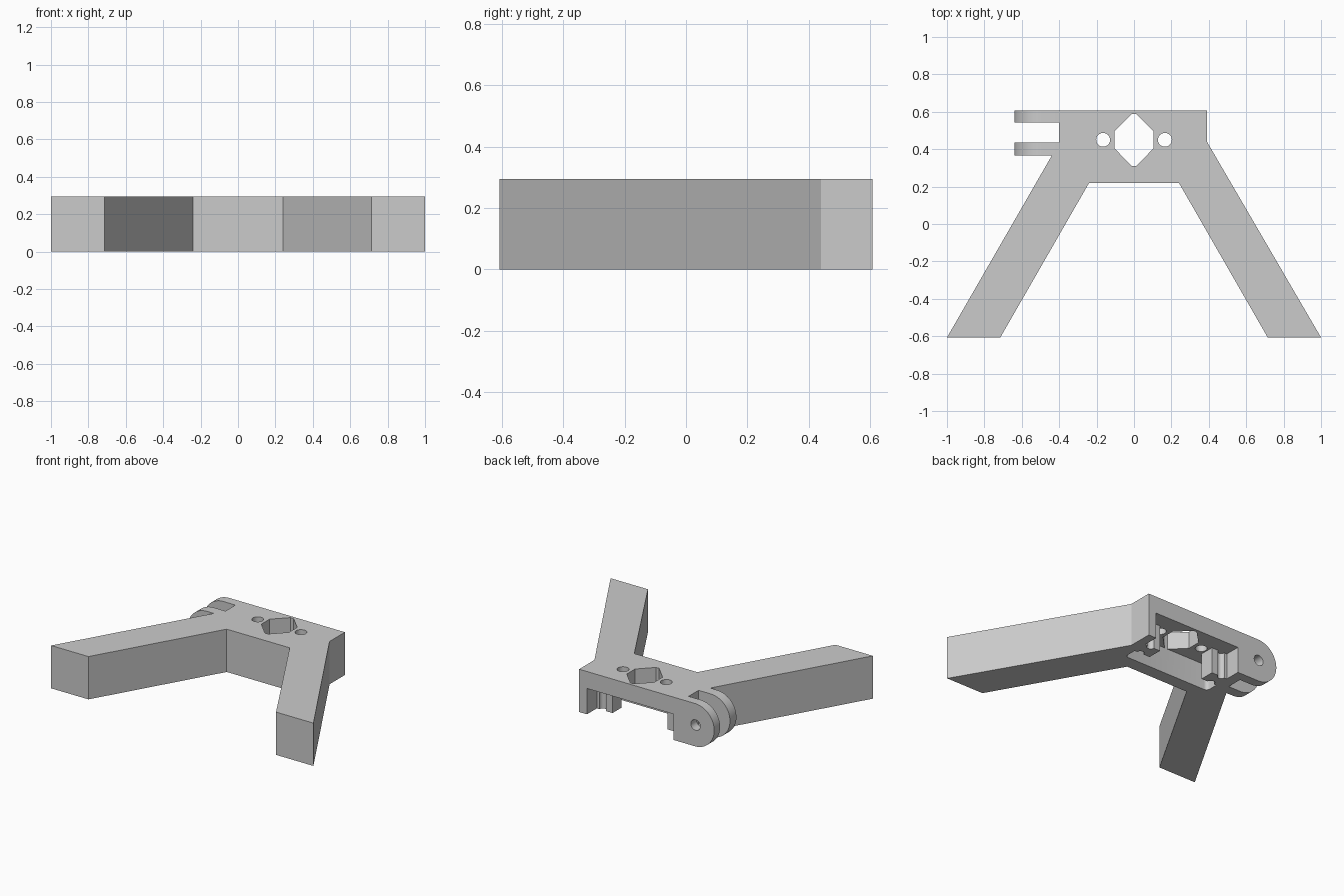
import bpy
import math
from mathutils import Matrix, Vector

cube = bpy.data.objects.get("Cube")
if cube:
    bpy.data.objects.remove(cube, do_unlink=True)

H = 0.295          # overall height
BACK = 0.607       # rear face
CEIL = 0.178       # underside of the top plate

grey = bpy.data.materials.new("light_grey")
grey.use_nodes = True
grey.diffuse_color = (0.6, 0.6, 0.6, 1)
grey.node_tree.nodes["Principled BSDF"].inputs["Base Color"].default_value = (0.6, 0.6, 0.6, 1)


def prism(name, outline, low, high, along_y=False):
    """Extrude an outline along z, or an x-z outline along y."""
    n = len(outline)
    verts = [(a, h, b) if along_y else (a, b, h) for h in (low, high) for a, b in outline]
    faces = [list(range(n))[::-1], list(range(n, 2 * n))]
    faces += [[i, (i + 1) % n, n + (i + 1) % n, n + i] for i in range(n)]
    mesh = bpy.data.meshes.new(name)
    mesh.from_pydata(verts, [], faces)
    if along_y:
        mesh.flip_normals()
    mesh.materials.append(grey)
    ob = bpy.data.objects.new(name, mesh)
    bpy.context.collection.objects.link(ob)
    return ob


def arc(cx, cy, r, start=0, end=360, steps=32):
    count = steps if end - start == 360 else steps + 1
    angles = [math.radians(start + (end - start) * i / steps) for i in range(count)]
    return [(cx + r * math.cos(t), cy + r * math.sin(t)) for t in angles]


def rect(x0, x1, y0, y1):
    return [(x0, y0), (x1, y0), (x1, y1), (x0, y1)]


def combine(target, other, operation):
    bpy.context.view_layer.objects.active = target
    mod = target.modifiers.new(operation.lower(), 'BOOLEAN')
    mod.operation = operation
    mod.solver = 'EXACT'
    mod.object = other
    bpy.ops.object.modifier_apply(modifier=mod.name)
    bpy.data.objects.remove(other, do_unlink=True)


# Bridge and two splayed legs
bracket = prism("bracket", [
    (-1, -BACK), (-0.715, -BACK), (-0.24, 0.22), (0.24, 0.22), (0.715, -BACK), (1, -BACK),
    (0.39, 0.44), (0.39, BACK), (-0.4, BACK), (-0.4, 0.365), (-0.44, 0.365)], 0, H)

# Underside pocket, open at the back, with rounded front corners
r = 0.025
pocket = (arc(-0.33 + r, 0.31 + r, r, 180, 270, 6) + arc(0.33 - r, 0.31 + r, r, 270, 360, 6)
          + [(0.33, 0.7), (-0.33, 0.7)])
combine(bracket, prism("pocket", pocket, -0.1, CEIL), 'DIFFERENCE')

# Window and screw holes through the top plate
window = [(0.012, 0.31), (0.105, 0.405), (0.105, 0.495), (0.012, 0.588)]
window += [(-x, y) for x, y in reversed(window)]
combine(bracket, prism("window", window, 0.1, 0.4), 'DIFFERENCE')
for side in (-1, 1):
    combine(bracket, prism("screw_hole", arc(side * 0.165, 0.45, 0.037), 0.1, 0.4), 'DIFFERENCE')

# Hinge ears with a pin hole
ear = [(-0.39, 0), (-0.39, H)] + arc(-0.4925, H / 2, H / 2, 90, 270, 32)
for y0, y1 in ((0.365, 0.435), (0.543, BACK)):
    lug = prism("hinge_ear", ear, y0, y1, True)
    combine(lug, prism("pin_hole", arc(-0.4975, H / 2, 0.036), 0.2, 0.8, True), 'DIFFERENCE')
    combine(bracket, lug, 'UNION')

# Grooved ribs standing in from the pocket sides
for side in (-1, 1):
    xs = sorted((side * 0.21, side * 0.34))
    rib = prism("pocket_rib", rect(xs[0], xs[1], 0.4, 0.5), 0, CEIL + 0.02)
    for y in (0.4, 0.5):
        combine(rib, prism("groove", arc(side * 0.285, y, 0.025, steps=20), -0.1, 0.4), 'DIFFERENCE')
    combine(bracket, rib, 'UNION')

bpy.ops.object.select_all(action='DESELECT')
bracket.select_set(True)
bpy.context.view_layer.objects.active = bracket
bpy.ops.object.shade_smooth_by_angle(angle=math.radians(25))
